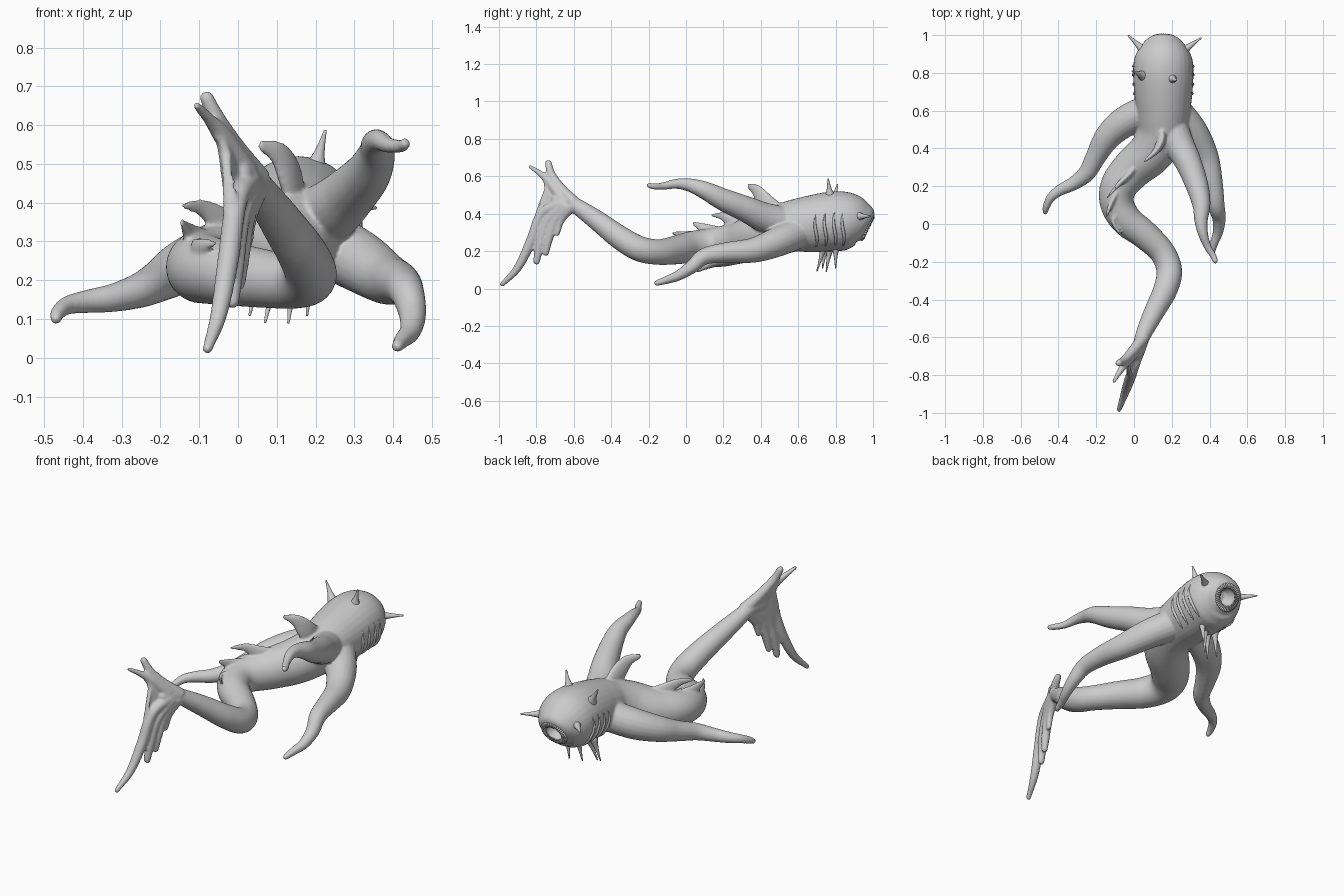
import bpy, bmesh, math
from mathutils import Vector


def spline(pts, sub=6):
    """Catmull-Rom through (x, y, z, r) points."""
    p = [Vector(q) for q in pts]
    p = [p[0] * 2 - p[1]] + p + [p[-1] * 2 - p[-2]]
    out = []
    for i in range(1, len(p) - 2):
        a, b, c, d = p[i - 1:i + 3]
        for k in range(sub):
            t = k / sub
            out.append(0.5 * (2 * b + (c - a) * t + (2 * a - 5 * b + 4 * c - d) * t * t
                              + (3 * b - a - 3 * c + d) * t ** 3))
    return out + [p[-2]]


def tube(bm, pts, n=20, flat=1.0, mouth=False, sub=6):
    """Tapered tube along a spline, optionally flattened sideways or ending in a mouth."""
    path = spline(pts, sub)
    pos = [q.to_3d() for q in path]
    whole = (pos[-1] - pos[0]).normalized()
    ref = Vector((1, 0, 0)) if abs(whole.z) > 0.85 else Vector((0, 0, 1))
    rings = []

    def ring(c, t, r):
        side = t.cross(ref).normalized()
        up = side.cross(t)
        rings.append([bm.verts.new(c + side * (r * flat * math.cos(a)) + up * (r * math.sin(a)))
                      for a in (2 * math.pi * i / n for i in range(n))])

    for i, c in enumerate(pos):
        t = (pos[min(i + 1, len(pos) - 1)] - pos[max(i - 1, 0)]).normalized()
        r = max(path[i].w, 0.001)
        if i == 0:
            ring(c - t * r * 0.6, t, r * 0.6)
        ring(c, t, r)
    if mouth:
        for depth, rr in ((0.0, 0.058), (0.03, 0.052), (0.07, 0.035)):
            ring(pos[-1] - t * depth, t, rr)
    else:
        ring(pos[-1] + t * r * 0.6, t, r * 0.6)
    for a, b in zip(rings, rings[1:]):
        for i in range(n):
            bm.faces.new((a[i], a[(i + 1) % n], b[(i + 1) % n], b[i]))
    bm.faces.new(rings[0][::-1])
    bm.faces.new(rings[-1])


def finish(bm, name):
    bmesh.ops.recalc_face_normals(bm, faces=bm.faces)
    for f in bm.faces:
        f.smooth = True
    me = bpy.data.meshes.new(name)
    bm.to_mesh(me)
    bm.free()
    ob = bpy.data.objects.new(name, me)
    bpy.context.collection.objects.link(ob)
    return ob


body = bmesh.new()

# Serpentine trunk from tail root to mouth
tube(body, [(.005, -.70, .475, .028), (.035, -.62, .46, .037), (.07, -.54, .41, .047),
            (.115, -.45, .345, .056), (.165, -.35, .27, .064), (.187, -.25, .213, .068),
            (.15, -.15, .195, .068), (.06, -.06, .205, .076), (-.04, .02, .22, .084),
            (-.09, .11, .23, .09), (-.08, .20, .238, .098), (-.01, .29, .25, .108),
            (.09, .38, .285, .12), (.145, .48, .315, .128), (.155, .58, .335, .14),
            (.155, .68, .347, .153), (.155, .80, .36, .16), (.155, .88, .355, .152),
            (.155, .94, .34, .118), (.155, .97, .325, .078)], n=32, mouth=True)

# Three tapering tentacle limbs
tube(body, [(.22, .60, .30, .085), (.31, .49, .25, .08), (.38, .36, .205, .067),
            (.415, .22, .193, .055), (.435, .10, .172, .045), (.45, .03, .115, .036),
            (.445, -.04, .07, .028), (.425, -.10, .047, .022), (.41, -.16, .028, .015)])
tube(body, [(.19, .54, .35, .085), (.24, .42, .38, .08), (.29, .32, .425, .07),
            (.335, .20, .475, .06), (.357, .10, .525, .048), (.355, .02, .553, .036),
            (.365, -.05, .56, .027), (.39, -.12, .548, .02), (.42, -.17, .546, .017),
            (.432, -.20, .553, .014)])
tube(body, [(.07, .60, .31, .085), (-.05, .54, .27, .082), (-.14, .46, .235, .07),
            (-.20, .36, .20, .055), (-.25, .27, .175, .046), (-.32, .215, .155, .037),
            (-.39, .18, .145, .03), (-.44, .14, .135, .024), (-.465, .09, .115, .019),
            (-.47, .06, .098, .014)])

# Hooked fins along the back
for fin in ([(.15, .50, .38, .06), (.14, .43, .45, .055), (.11, .38, .52, .036), (.06, .335, .548, .015)],
            [(.03, .33, .31, .05), (-.03, .26, .34, .045), (-.09, .20, .385, .025), (-.14, .14, .392, .01)],
            [(-.09, .17, .29, .045), (-.125, .10, .32, .03), (-.145, .04, .35, .011)],
            [(-.08, .07, .27, .04), (-.11, .01, .285, .025), (-.06, -.07, .295, .01)]):
    tube(body, fin, n=14, flat=0.45)


# Tail fan: rays and web on a gently bent sheet
def sheet_x(y, z):
    return .02 + .35 * (y + .7) - .4 * max(0, z - .45)


for ray in ([(-.60, .46, .035), (-.67, .535, .028), (-.72, .61, .023), (-.737, .675, .018)],
            [(-.66, .48, .03), (-.73, .57, .025), (-.78, .615, .016), (-.835, .652, .010)],
            [(-.66, .46, .03), (-.77, .40, .028), (-.83, .25, .028), (-.90, .11, .022), (-.985, .02, .013)],
            [(-.65, .45, .03), (-.74, .36, .026), (-.78, .24, .025), (-.80, .14, .018)],
            [(-.63, .44, .03), (-.70, .36, .025), (-.735, .26, .023), (-.75, .185, .016)],
            [(-.61, .44, .03), (-.665, .37, .02), (-.69, .29, .014)]):
    tube(body, [(sheet_x(y, z), y, z, r) for y, z, r in ray], n=14)
outline = [(-.59, .46), (-.67, .545), (-.715, .62), (-.745, .60), (-.765, .60), (-.757, .53),
           (-.785, .46), (-.805, .40), (-.83, .28), (-.85, .20), (-.81, .21), (-.785, .19),
           (-.765, .23), (-.735, .23), (-.715, .28), (-.68, .31), (-.64, .40)]
sides = [[body.verts.new((sheet_x(y, z) + s, y, z)) for y, z in outline] for s in (-.011, .011)]
body.faces.new(sides[0])
body.faces.new(sides[1][::-1])
m = len(outline)
for i in range(m):
    j = (i + 1) % m
    body.faces.new((sides[0][i], sides[1][i], sides[1][j], sides[0][j]))

creature = finish(body, "body")
mod = creature.modifiers.new("blend", 'REMESH')
mod.mode = 'VOXEL'
mod.voxel_size = 0.0065
mod.use_smooth_shade = True
mod = creature.modifiers.new("soften", 'SMOOTH')
mod.factor = 0.5
mod.iterations = 6

# Horn-like spikes on the head and barbels under the chin
spikes = bmesh.new()
for base, tip, r in (((.20, .77, .49), (.225, .76, .585), .02), ((.05, .785, .46), (-.01, .81, .555), .02),
                     ((.06, .91, .385), (-.03, .998, .392), .022), ((.25, .91, .385), (.355, .985, .387), .022),
                     ((.10, .74, .23), (.07, .70, .092), .016), ((.06, .75, .24), (.03, .73, .11), .016),
                     ((.145, .77, .22), (.13, .75, .09), .016), ((.19, .80, .23), (.178, .80, .11), .016)):
    a, b = Vector(base), Vector(tip)
    pts = [(*a.lerp(b, t), r * k) for t, k in ((0, 1.5), (.35, .8), (.7, .42), (1, .2))]
    tube(spikes, pts, n=10, sub=3)
finish(spikes, "head_spikes")

# Gill ridges on both flanks
gills = bmesh.new()
for s in (-1, 1):
    for y, zc, R in ((.695, .348, .153), (.745, .354, .157), (.795, .359, .159), (.84, .358, .158)):
        pts = []
        for k in range(7):
            a = math.radians(-55 + 72 * k / 6)
            pts.append((.155 + s * R * math.cos(a), y + .006 * math.sin(k), zc + R * math.sin(a),
                        .009 * math.sin(math.pi * (k + .7) / 7.4)))
        tube(gills, pts, n=8, sub=3)
finish(gills, "gill_ridges")

# Slit eyelids stacked above the mouth
eyes = bmesh.new()
for y, z, w in ((.90, .495, .030), (.925, .474, .034), (.95, .447, .03)):
    for d in (-.006, .006):
        tube(eyes, [(.155 - w, y, z - .004, .002), (.155, y + d, z - d * .7, .006),
                    (.155 + w, y, z - .004, .002)], n=8, sub=4)
finish(eyes, "eyelids")

# Ring of teeth around the mouth
teeth = bmesh.new()
normal = Vector((0, .9, -.44)).normalized()
u = Vector((1, 0, 0))
v = normal.cross(u)
centre = Vector((.155, .97, .325))
for k in range(40):
    a = 2 * math.pi * k / 40
    d = u * math.cos(a) + v * math.sin(a)
    p, q = centre + d * .074, centre + d * .045 + normal * .003
    tube(teeth, [(*p, .0065), (*p.lerp(q, .5) + normal * .006, .0045), (*q, .001)], n=6, sub=2)
finish(teeth, "teeth")
